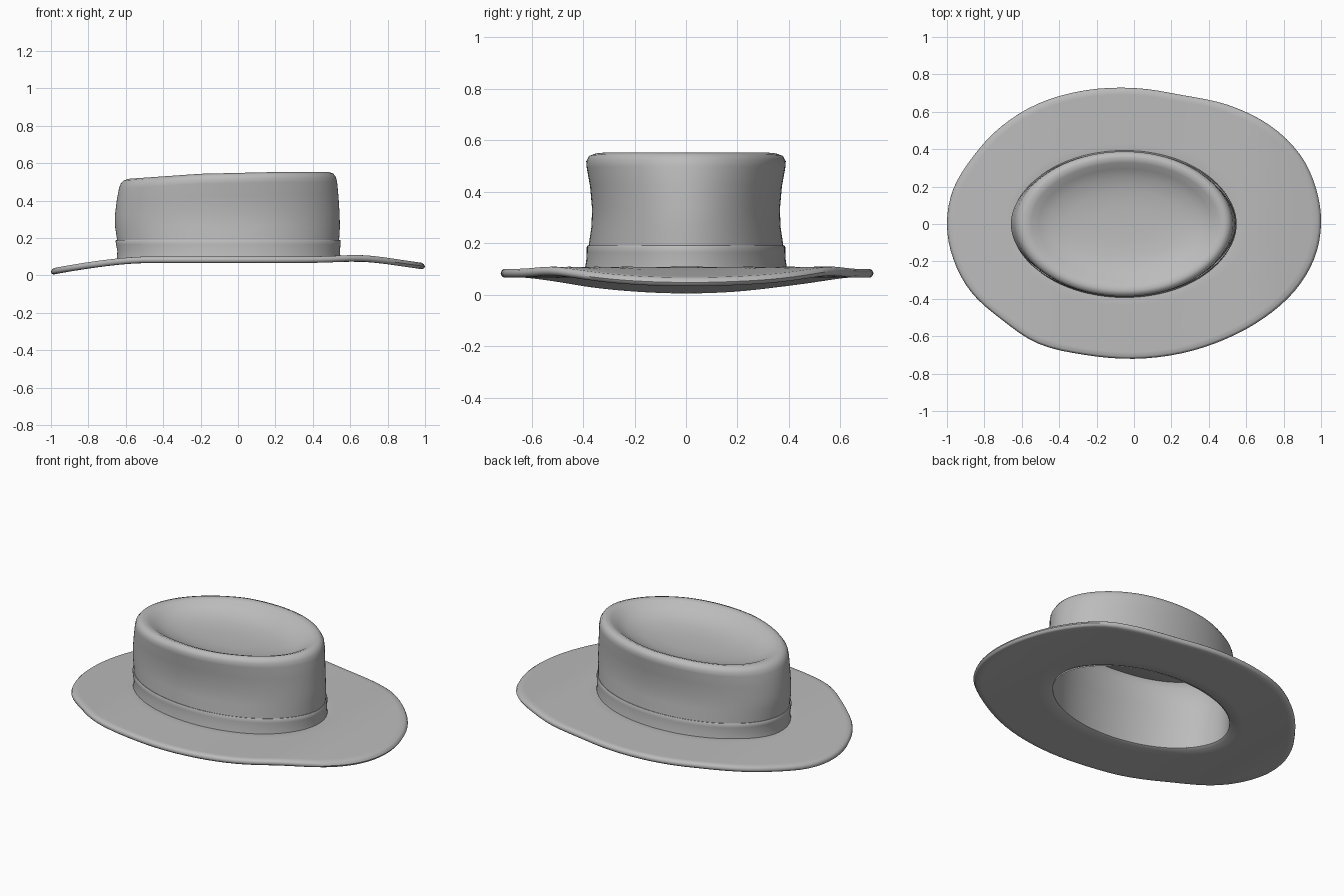
import bpy, bmesh, math

N = 96
if "Cube" in bpy.data.objects:
    bpy.data.objects.remove(bpy.data.objects["Cube"])

felt = bpy.data.materials.new("grey felt")
felt.use_nodes = True
GREY = (0.5, 0.5, 0.5, 1)
felt.diffuse_color = GREY
felt.node_tree.nodes["Principled BSDF"].inputs["Base Color"].default_value = GREY


def loft(name, rings, close_end=False, loop=False):
    """Skin a stack of closed rings, each a list of N points."""
    bm = bmesh.new()
    rows = [[bm.verts.new(p) for p in ring] for ring in rings]
    pairs = list(zip(rows, rows[1:])) + ([(rows[-1], rows[0])] if loop else [])
    for a, b in pairs:
        for i in range(N):
            j = (i + 1) % N
            bm.faces.new((a[i], a[j], b[j], b[i]))
    if close_end:
        bm.faces.new(rows[-1])
    bmesh.ops.recalc_face_normals(bm, faces=bm.faces)
    mesh = bpy.data.meshes.new(name)
    bm.to_mesh(mesh)
    bm.free()
    mesh.materials.append(felt)
    obj = bpy.data.objects.new(name, mesh)
    bpy.context.collection.objects.link(obj)
    bpy.ops.object.select_all(action="DESELECT")
    obj.select_set(True)
    bpy.context.view_layer.objects.active = obj
    bpy.ops.object.shade_smooth_by_angle(angle=math.radians(50))
    return obj


def tilt(x, z):
    """The crown top slopes down towards the -x end."""
    lift = max(0, min(1, (z - 0.25) / 0.3))
    u = max(-1, min(1, (x + 0.2) / 0.42))
    return z + lift * (0.03 * u if u < 0 else 0.01 * u)


def oval(left, right, ry, z):
    """Slightly pointed oval ring from x = left to x = right."""
    cx, rx = (left + right) / 2, (right - left) / 2
    ring = []
    for i in range(N):
        t = 2 * math.pi * i / N
        x = cx + rx * math.cos(t)
        y = ry * math.sin(t) * (1 - 0.04 * max(0, math.cos(t)) ** 4)
        ring.append((x, y, tilt(x, z)))
    return ring


# Crown: waisted wall, rounded rim, dished top, then the hollow inside
outer = [(-0.64, 0.54, 0.385, 0.08), (-0.645, 0.54, 0.38, 0.18),
         (-0.657, 0.545, 0.368, 0.26), (-0.658, 0.543, 0.365, 0.33),
         (-0.648, 0.537, 0.373, 0.42), (-0.636, 0.53, 0.386, 0.49),
         (-0.628, 0.524, 0.388, 0.515), (-0.612, 0.51, 0.377, 0.535),
         (-0.585, 0.485, 0.355, 0.543), (-0.55, 0.455, 0.328, 0.533),
         (-0.51, 0.415, 0.295, 0.508), (-0.45, 0.36, 0.25, 0.483),
         (-0.35, 0.26, 0.18, 0.464), (-0.2, 0.11, 0.09, 0.456),
         (-0.06, -0.03, 0.01, 0.455)]
crown = [oval(*r) for r in outer]
inside = [(-0.615, 0.515, 0.36, 0.07), (-0.62, 0.515, 0.355, 0.18),
          (-0.63, 0.517, 0.34, 0.32), (-0.61, 0.505, 0.355, 0.46),
          (-0.58, 0.48, 0.34, 0.49), (-0.5, 0.4, 0.28, 0.47),
          (-0.35, 0.26, 0.18, 0.44), (-0.06, -0.03, 0.01, 0.43)]
loft("crown", crown, close_end=True)
loft("crown_lining", [oval(*r) for r in inside], close_end=True)

# Hat band: thin sleeve around the foot of the crown
band = [(-0.632, 0.53, 0.38, 0.09), (-0.648, 0.548, 0.395, 0.09),
        (-0.645, 0.545, 0.388, 0.13), (-0.652, 0.548, 0.386, 0.165),
        (-0.655, 0.549, 0.386, 0.185), (-0.651, 0.545, 0.383, 0.19),
        (-0.635, 0.53, 0.37, 0.188)]
loft("hat_band", [oval(*r) for r in band])

# Brim outline: bumps on an ellipse, one factor every 15 degrees
WOBBLE = [1, 1.008, 1.025, 1.028, 1.012, 0.985, 1.003, 1.02, 1.025, 1.01,
          0.994, 1, 1, 1, 1.005, 0.999, 1.02, 1, 0.994, 0.987,
          0.98, 0.982, 0.991, 0.997]


def wobble(i):
    """Smooth cyclic curve through the outline factors."""
    k, f = divmod(i * len(WOBBLE) / N, 1)
    a, b, c, d = (WOBBLE[(int(k) + o) % len(WOBBLE)] for o in (-1, 0, 1, 2))
    return b + f / 2 * (c - a + f * (2*a - 5*b + 4*c - d + f * (3*(b - c) + d - a)))


def brim_height(x):
    """Middle surface of the brim, drooping at both ends."""
    left = max(0, (-x - 0.5) / 0.5)
    right = max(0, (x - 0.6) / 0.4)
    bump = 0.01 * math.exp(-((x - 0.68) / 0.18) ** 2)
    return 0.083 + bump - 0.064 * left ** 1.5 - 0.036 * right ** 1.5


def brim_ring(f, dz):
    """Ring a fraction f of the way from the crown opening to the edge."""
    ring = []
    for i, (x0, y0, _) in enumerate(oval(-0.615, 0.515, 0.36, 0)):
        t = 2 * math.pi * i / N
        w = wobble(i)
        x = x0 + (w * math.cos(t) - x0) * f
        y = y0 + (0.725 * w * math.sin(t) - y0) * f
        ring.append((x, y, brim_height(x) + dz))
    return ring


# Brim: top and underside with a rolled edge and a rounded opening
steps = [0.04, 0.2, 0.4, 0.6, 0.8, 0.9, 0.965]
section = [(0, 0.012)] + [(f, 0.017) for f in steps]
section += [(0.988, 0.011), (1, 0), (0.988, -0.011)]
section += [(f, -0.017) for f in reversed(steps)] + [(0, -0.008)]
loft("brim", [brim_ring(*s) for s in section], loop=True)
